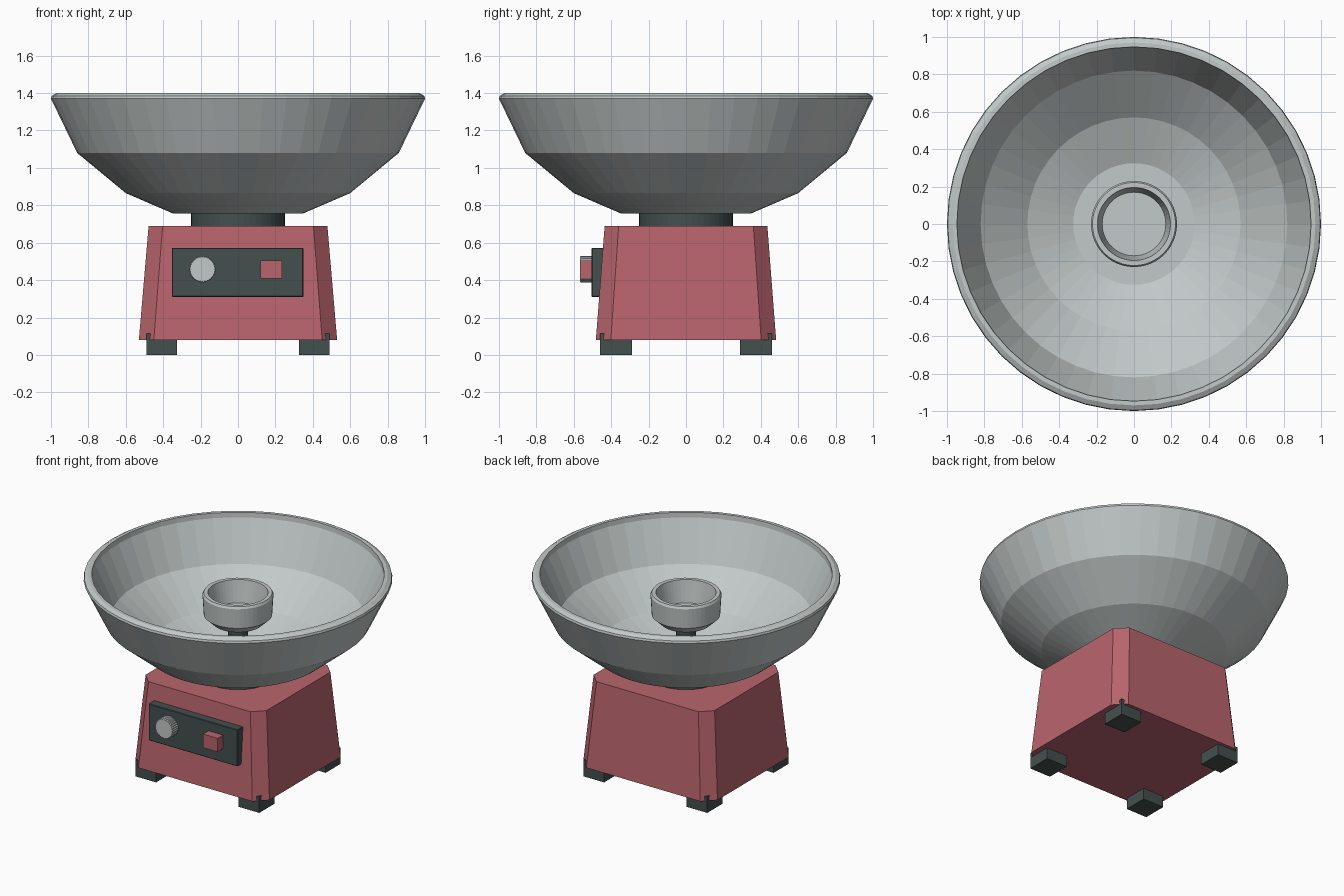
import bpy, bmesh, math

if "Cube" in bpy.data.objects:
    bpy.data.objects.remove(bpy.data.objects["Cube"])


def material(name, rgb):
    """Flat material from 0-255 display values, stored as linear."""
    def lin(c):
        c /= 255
        return c / 12.92 if c <= 0.04045 else ((c + 0.055) / 1.055) ** 2.4
    m = bpy.data.materials.new(name)
    m.diffuse_color = (*[lin(c) for c in rgb], 1)
    m.use_nodes = True
    m.node_tree.nodes["Principled BSDF"].inputs["Base Color"].default_value = m.diffuse_color
    return m


METAL = material("brushed_metal", (194, 201, 200))
RED = material("red_paint", (185, 100, 109))
DARK = material("dark_plastic", (68, 80, 78))


def finish(name, bm, mat):
    bmesh.ops.recalc_face_normals(bm, faces=bm.faces)
    me = bpy.data.meshes.new(name)
    bm.to_mesh(me)
    bm.free()
    me.materials.append(mat)
    ob = bpy.data.objects.new(name, me)
    bpy.context.collection.objects.link(ob)
    return ob


def loft(name, loops, mat):
    """Join equal-length point loops with quads and cap both ends."""
    bm = bmesh.new()
    rings = [[bm.verts.new(p) for p in loop] for loop in loops]
    n = len(rings[0])
    for a, b in zip(rings, rings[1:]):
        for i in range(n):
            j = (i + 1) % n
            bm.faces.new((a[i], a[j], b[j], b[i]))
    bm.faces.new(rings[0])
    bm.faces.new(rings[-1])
    return finish(name, bm, mat)


def lathe(name, profile, mat, n=48):
    """Turn (radius, height) points around the z axis."""
    angles = [2 * math.pi * i / n for i in range(n)]
    return loft(name, [[(r * math.cos(a), r * math.sin(a), z) for a in angles]
                       for r, z in profile], mat)


def box(name, x, y, z, mat, bevel=0):
    loops = [[(x[0], y[0], h), (x[1], y[0], h), (x[1], y[1], h), (x[0], y[1], h)]
             for h in z]
    ob = loft(name, loops, mat)
    if bevel:
        mod = ob.modifiers.new("edge", 'BEVEL')
        mod.width = bevel
        mod.segments = 1
    return ob


def octagon(hx, hy, c, z):
    """Rectangle with cut corners."""
    return [(hx, -hy + c, z), (hx, hy - c, z), (hx - c, hy, z), (-hx + c, hy, z),
            (-hx, hy - c, z), (-hx, -hy + c, z), (-hx + c, -hy, z), (hx - c, -hy, z)]


# Tapered housing with cut corners
loft("housing", [octagon(0.53, 0.482, 0.08, 0.08),
                 octagon(0.478, 0.435, 0.075, 0.69)], RED)

# Four feet, whose outer corners poke through the cut corners
for sx, side in ((-1, "left"), (1, "right")):
    for sy, end in ((-1, "front"), (1, "back")):
        box(f"foot_{end}_{side}", sorted((sx * 0.325, sx * 0.49)),
            sorted((sy * 0.29, sy * 0.46)), (0, 0.115), DARK)

# Control panel with button and knob
box("control_panel", (-0.354, 0.35), (-0.505, -0.43), (0.31, 0.572), DARK, 0.004)
box("switch_button", (0.12, 0.235), (-0.566, -0.49), (0.408, 0.505), RED)


def knob_loop(y, shrink):
    n = 64
    return [((0.072 if i % 2 else 0.068) * shrink * math.cos(2 * math.pi * i / n) - 0.19, y,
             (0.072 if i % 2 else 0.068) * shrink * math.sin(2 * math.pi * i / n) + 0.458)
            for i in range(n)]


loft("knob", [knob_loop(-0.49, 1), knob_loop(-0.56, 1), knob_loop(-0.566, 0.95)], METAL)

# Collar under the bowl
lathe("collar", [(0.25, 0.68), (0.25, 0.765)], DARK)

# Wide bowl: outside going up, over the rim, then down the inside
lathe("bowl", [(0.345, 0.755), (0.6, 0.865), (0.86, 1.08), (1.0, 1.37), (0.996, 1.385),
               (0.97, 1.4), (0.947, 1.4), (0.944, 1.365), (0.82, 1.09),
               (0.57, 0.885), (0.325, 0.785)], METAL)

# Spinner cup and its shaft
lathe("spinner_cup", [(0.165, 1.06), (0.222, 1.115), (0.23, 1.255), (0.222, 1.27),
                      (0.195, 1.27), (0.17, 1.115)], METAL)
lathe("spinner_shaft", [(0.065, 0.775), (0.065, 1.07)], DARK, 24)
